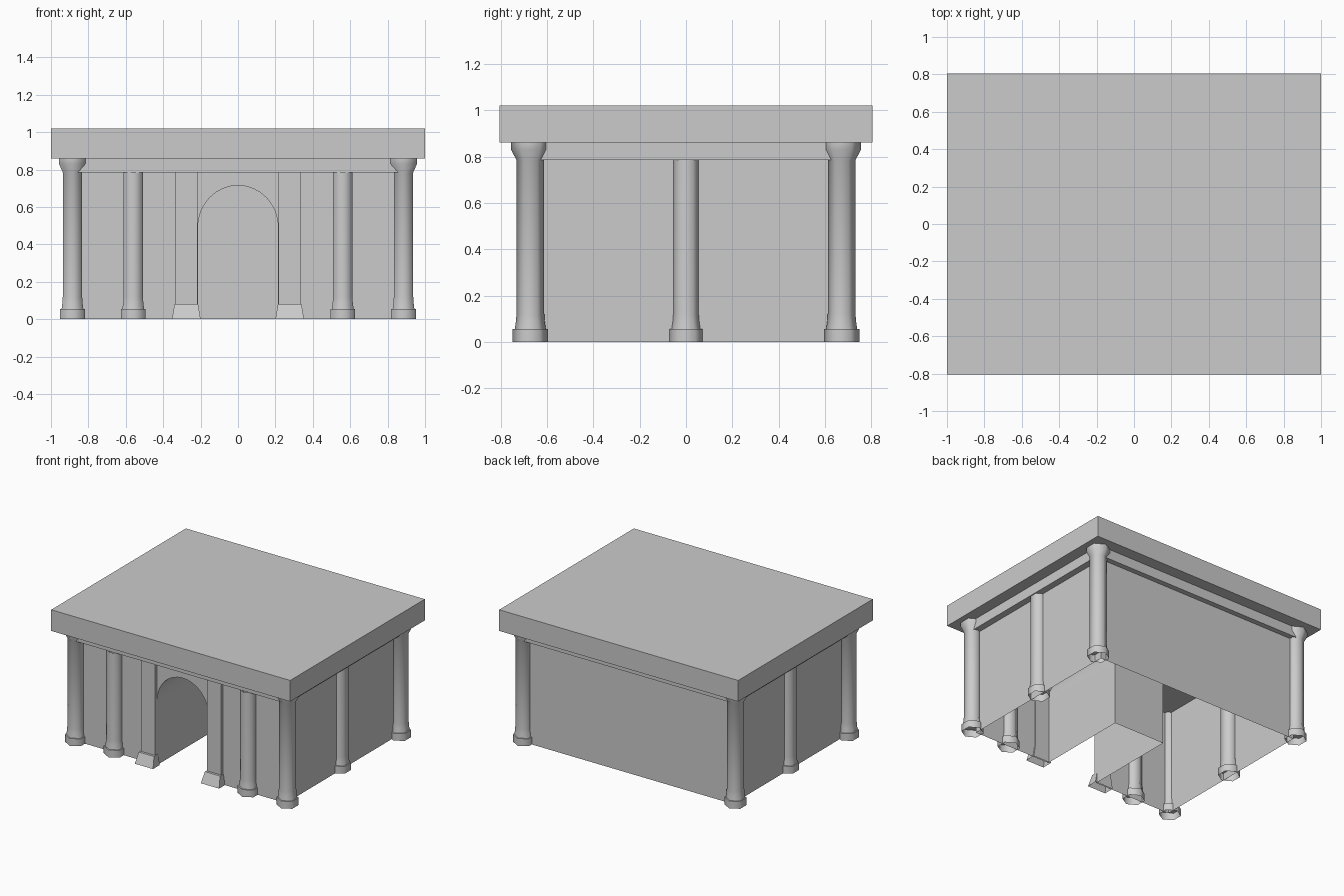
import bpy, bmesh, math

if "Cube" in bpy.data.objects:
    bpy.data.objects.remove(bpy.data.objects["Cube"])

stone = bpy.data.materials.new("grey_stone")
stone.use_nodes = True
colour = (0.6, 0.6, 0.6, 1)
stone.diffuse_color = colour
stone.node_tree.nodes["Principled BSDF"].inputs["Base Color"].default_value = colour

WALL_X, FRONT_Y, BACK_Y, WALL_TOP = 0.862, -0.66, 0.675, 0.785
COLUMN_X, COLUMN_Y = 0.885, 0.672
SLAB_BOTTOM, SLAB_TOP = 0.86, 1.02


def finish(name, bm, smooth=False):
    bmesh.ops.recalc_face_normals(bm, faces=bm.faces)
    mesh = bpy.data.meshes.new(name)
    bm.to_mesh(mesh)
    bm.free()
    mesh.materials.append(stone)
    obj = bpy.data.objects.new(name, mesh)
    bpy.context.collection.objects.link(obj)
    if smooth:
        bpy.ops.object.select_all(action="DESELECT")
        obj.select_set(True)
        bpy.context.view_layer.objects.active = obj
        bpy.ops.object.shade_smooth_by_angle(angle=math.radians(62))


def loft(name, rings, caps=(True, True), smooth=False):
    """Skin a stack of closed rings of equal point count."""
    bm = bmesh.new()
    loops = [[bm.verts.new(p) for p in ring] for ring in rings]
    n = len(loops[0])
    for low, high in zip(loops, loops[1:]):
        for i in range(n):
            j = (i + 1) % n
            bm.faces.new((low[i], low[j], high[j], high[i]))
    for loop, wanted in zip((loops[0], loops[-1]), caps):
        if wanted:
            bm.faces.new(loop)
    finish(name, bm, smooth)


def rect(x0, x1, y0, y1, z):
    return [(x0, y0, z), (x1, y0, z), (x1, y1, z), (x0, y1, z)]


def block(name, hx, hy, z0, z1):
    loft(name, [rect(-hx, hx, -hy, hy, z) for z in (z0, z1)])


def hexagons(x, y, profile):
    """Six-sided rings with corners pointing along y."""
    angles = [math.pi / 2 + k * math.pi / 3 for k in range(6)]
    return [[(x + r * math.cos(a), y + r * math.sin(a), z) for a in angles]
            for r, z in profile]


def column(name, x, y, capital):
    shaft = [(0.067, 0.055), (0.062, 0.09), (0.06, 0.12)]
    if capital:
        shaft += [(0.06, 0.785), (0.083, 0.83), (0.083, SLAB_BOTTOM)]
    else:
        shaft += [(0.06, WALL_TOP)]
    loft(name + "_base", hexagons(x, y, [(0.077, 0), (0.077, 0.055)]), (False, True), True)
    loft(name + "_shaft", hexagons(x, y, shaft), (False, False), True)


# Roof slab and the frieze beneath it
block("roof_slab", 1.0, 0.805, SLAB_BOTTOM, SLAB_TOP)
block("frieze", 0.912, 0.715, WALL_TOP, SLAB_BOTTOM)

# Thin walls at the sides and back, open underneath
bm = bmesh.new()
plan = [(-WALL_X, FRONT_Y), (-WALL_X, BACK_Y), (WALL_X, BACK_Y), (WALL_X, FRONT_Y)]
low = [bm.verts.new((x, y, 0)) for x, y in plan]
high = [bm.verts.new((x, y, WALL_TOP)) for x, y in plan]
for i in range(3):
    bm.faces.new((low[i], low[i + 1], high[i + 1], high[i]))

# Front wall notched by the arch, with a vaulted recess behind it
HALF, SPRING, RISE, RECESS_Y = 0.215, 0.49, 0.225, 0.055
arch = [(-HALF, 0)]
for k in range(17):
    a = math.pi * (1 - k / 16)
    arch.append((HALF * math.cos(a), SPRING + RISE * math.sin(a)))
arch.append((HALF, 0))
mouth = [bm.verts.new((x, FRONT_Y, z)) for x, z in arch]
end = [bm.verts.new((x, RECESS_Y, z)) for x, z in arch]
bm.faces.new([low[0]] + mouth + [low[3], high[3], high[0]])
for i in range(len(arch) - 1):
    bm.faces.new((mouth[i], mouth[i + 1], end[i + 1], end[i]))
bm.faces.new(end)
finish("walls_and_arch_recess", bm)

# Columns and pilasters, mirrored left and right
for side, s in (("left", 1), ("right", -1)):
    for depth, d in (("front", -1), ("back", 1)):
        column(f"{depth}_{side}_corner_column", s * COLUMN_X, d * COLUMN_Y, True)
    column(f"{side}_side_column", s * 0.853, 0, False)
    column(f"{side}_front_column", s * 0.56, -COLUMN_Y, False)

    def span(inner, outer, front, z):
        x0, x1 = sorted((s * inner, s * outer))
        return rect(x0, x1, front, FRONT_Y + 0.01, z)

    loft(f"{side}_pilaster", [span(0.216, 0.336, -0.682, z) for z in (0.08, WALL_TOP)],
         (False, False))
    loft(f"{side}_pilaster_base",
         [span(0.2, 0.353, -0.73, 0), span(0.213, 0.34, -0.7, 0.08)], (False, True))
